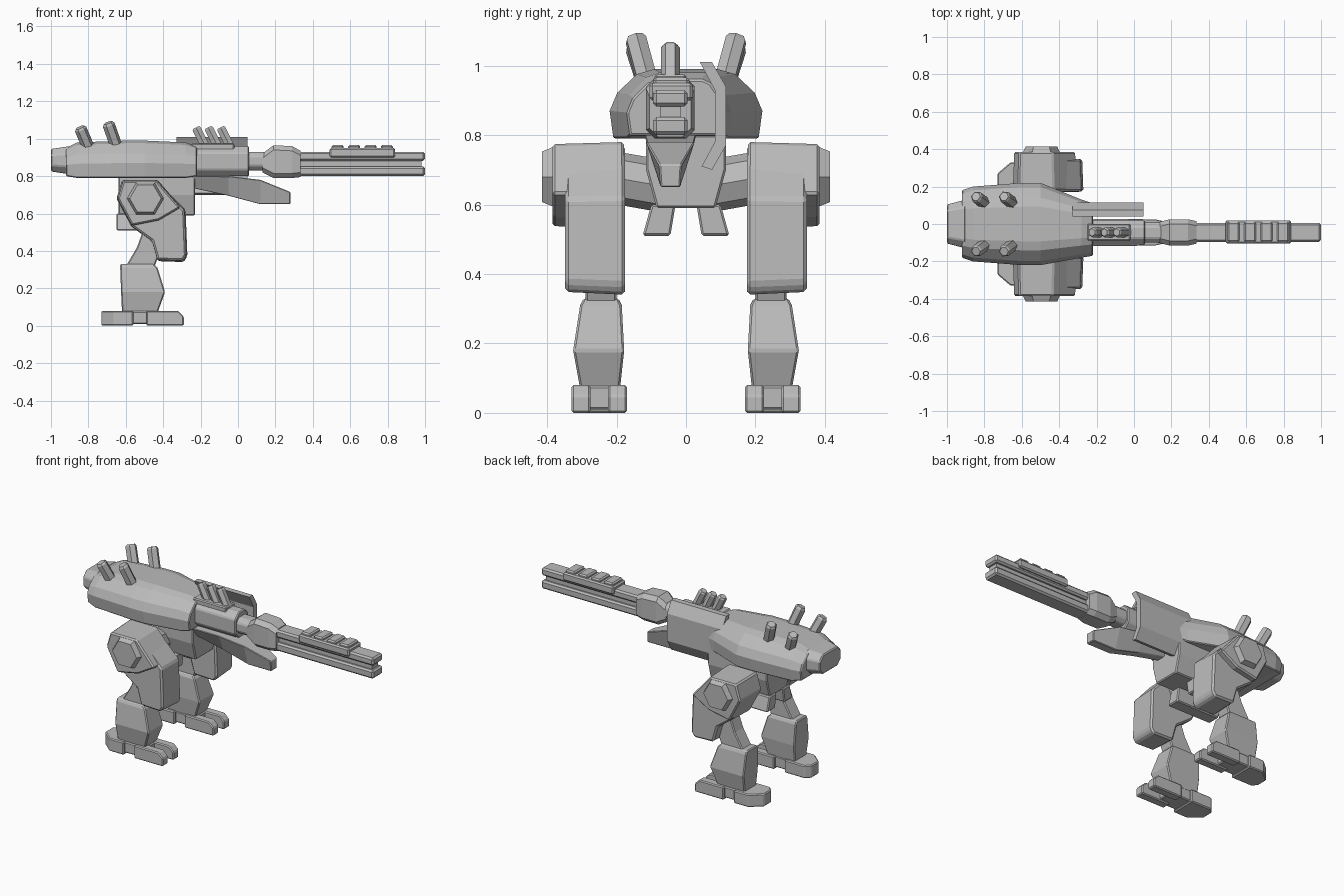
import bpy
import bmesh
import math
from mathutils import Vector

cube = bpy.data.objects.get("Cube")
if cube:
    bpy.data.objects.remove(cube, do_unlink=True)

grey = bpy.data.materials.new("light_grey")
grey.use_nodes = True
grey.diffuse_color = (0.5, 0.5, 0.5, 1)
grey.node_tree.nodes["Principled BSDF"].inputs["Base Color"].default_value = (0.5, 0.5, 0.5, 1)

parts = []


def loft(name, rings, bevel=0.006):
    """Skin a list of matching rings, cap both ends and chamfer the hard edges."""
    bm = bmesh.new()
    loops = [[bm.verts.new(point) for point in ring] for ring in rings]
    for low, high in zip(loops, loops[1:]):
        for i in range(len(low)):
            j = (i + 1) % len(low)
            bm.faces.new((low[i], low[j], high[j], high[i]))
    bm.faces.new(loops[0])
    bm.faces.new(loops[-1])
    bmesh.ops.recalc_face_normals(bm, faces=bm.faces[:])
    if bevel:
        hard = [e for e in bm.edges if e.calc_face_angle(0) > math.radians(35)]
        bmesh.ops.bevel(bm, geom=hard, offset=bevel, segments=1,
                        affect='EDGES', clamp_overlap=True)
    mesh = bpy.data.meshes.new(name)
    bm.to_mesh(mesh)
    bm.free()
    mesh.materials.append(grey)
    obj = bpy.data.objects.new(name, mesh)
    bpy.context.scene.collection.objects.link(obj)
    parts.append(obj)
    return obj


def prism(name, outline, axis, start, end, taper=1, bevel=0.006):
    """Extrude an outline along an axis, scaling the far end by taper."""
    middle = sum((Vector(p) for p in outline), Vector((0, 0))) / len(outline)

    def ring(at, scale):
        points = []
        for p in outline:
            u, v = middle + (Vector(p) - middle) * scale
            points.append({'x': (at, u, v), 'y': (u, at, v), 'z': (u, v, at)}[axis])
        return points
    return loft(name, [ring(start, 1), ring(end, taper)], bevel)


def box(name, x, y, z, bevel=0.006):
    outline = [(x[0], z[0]), (x[1], z[0]), (x[1], z[1]), (x[0], z[1])]
    return prism(name, outline, 'y', y[0], y[1], bevel=bevel)


def tube(name, base, tip, radius, sides=6):
    """Faceted rod with a chamfered tip."""
    base, tip = Vector(base), Vector(tip)
    turn = (tip - base).to_track_quat('Z', 'Y')
    rings = []
    for at, scale in ((0, 1), (0.93, 1), (1, 0.75)):
        centre = base.lerp(tip, at)
        rings.append([centre + turn @ Vector((math.cos(a), math.sin(a), 0)) * radius * scale
                      for a in (math.tau * i / sides for i in range(sides))])
    return loft(name, rings, 0)


def octagon(y, z, cut):
    """Clipped rectangle in the y-z plane."""
    return [(y[0] + cut, z[0]), (y[1] - cut, z[0]), (y[1], z[0] + cut), (y[1], z[1] - cut),
            (y[1] - cut, z[1]), (y[0] + cut, z[1]), (y[0], z[1] - cut), (y[0], z[0] + cut)]


# Hull: one half-profile stretched along the body
half = [(0.95, 0), (1, 0.4), (0.9, 0.66), (0.64, 0.93), (0.42, 1)]


def hull_ring(x, right, left, bottom, top):
    side = [(x, w, bottom + h * (top - bottom)) for w, h in half]
    return ([(x, w * left, z) for x, w, z in side]
            + [(x, -w * right, z) for x, w, z in reversed(side)])


loft("hull", [hull_ring(-0.92, 0.18, 0.18, 0.8, 0.95),
              hull_ring(-0.86, 0.2, 0.2, 0.79, 0.98),
              hull_ring(-0.6, 0.22, 0.22, 0.79, 0.99),
              hull_ring(-0.5, 0.22, 0.22, 0.79, 0.99),
              hull_ring(-0.28, 0.18, 0.13, 0.79, 0.98),
              hull_ring(-0.22, 0.17, 0.11, 0.8, 0.96)], 0.005)
prism("rear_cap", octagon((-0.13, 0.13), (0.81, 0.96), 0.04), 'x', -0.9, -1, 0.8)

# Pelvis and the flaps below it
prism("pelvis", [(-0.085, 0.59), (0.085, 0.59), (0.115, 0.7), (0.115, 0.8),
                 (-0.115, 0.8), (-0.115, 0.7)], 'x', -0.64, -0.23)

for s, side in ((1, "left"), (-1, "right")):
    prism("pelvis_flap_" + side, [(s * 0.1, 0.6), (s * 0.03, 0.6), (s * 0.045, 0.51),
                                  (s * 0.125, 0.51)], 'x', -0.65, -0.35)

    # Launch tubes on the back
    for place, x, top in (("rear", -0.79, 1.06), ("front", -0.64, 1.085)):
        tube("back_tube_" + place + "_" + side, (x, s * 0.105, 0.93),
             (x - 0.055, s * 0.147, top), 0.033)

    # Hip, thigh and hexagonal knob
    tube("hip_joint_" + side, (-0.47, s * 0.05, 0.65), (-0.47, s * 0.22, 0.68), 0.075, 8)
    prism("thigh_" + side, [(-0.6, 0.77), (-0.43, 0.77), (-0.28, 0.62), (-0.27, 0.37),
                            (-0.29, 0.34), (-0.43, 0.345), (-0.46, 0.45), (-0.57, 0.53),
                            (-0.64, 0.68)], 'y', s * 0.175, s * 0.348, 0.96, 0.01)
    prism("thigh_armour_" + side, [(-0.62, 0.78), (-0.43, 0.78), (-0.3, 0.63), (-0.42, 0.56),
                                   (-0.57, 0.53), (-0.65, 0.68)],
          'y', s * 0.178, s * 0.385, 0.95, 0.008)
    knob = [(-0.495 + 0.105 * math.cos(i * math.pi / 3), 0.68 + 0.105 * math.sin(i * math.pi / 3))
            for i in range(6)]
    prism("hip_knob_" + side, knob, 'y', s * 0.37, s * 0.415, 0.8, 0)

    # Knee link and shin
    prism("knee_link_" + side, [(-0.61, 0.3), (-0.54, 0.42), (-0.5, 0.53), (-0.36, 0.5),
                                (-0.43, 0.36), (-0.46, 0.28)], 'y', s * 0.2, s * 0.29)
    rings = []
    for x0, x1, y0, y1, z in ((-0.62, -0.43, 0.19, 0.305, 0.07),
                              (-0.625, -0.39, 0.178, 0.325, 0.18),
                              (-0.63, -0.43, 0.185, 0.305, 0.31),
                              (-0.63, -0.45, 0.195, 0.295, 0.33)):
        rings.append([(x0, s * y0, z), (x1, s * y0, z), (x1, s * y1, z), (x0, s * y1, z)])
    loft("shin_" + side, rings, 0.006)

    # Foot: heel plate, bridge and two toes
    heel = [(-0.73, 0.2), (-0.73, 0.27), (-0.66, 0.33), (-0.56, 0.33), (-0.56, 0.17), (-0.7, 0.17)]
    prism("heel_" + side, [(x, s * y) for x, y in heel], 'z', 0, 0.08)
    box("foot_bridge_" + side, (-0.58, -0.42), (s * 0.185, s * 0.315), (0.01, 0.078))
    for toe, y in (("inner", 0.17), ("outer", 0.275)):
        prism("toe_" + toe + "_" + side, [(-0.49, 0), (-0.29, 0), (-0.29, 0.05), (-0.32, 0.08),
                                          (-0.49, 0.08)], 'y', s * y, s * (y + 0.055))

# Gun receiver with its rail and small tubes
gun_y = -0.045
prism("receiver", octagon((-0.11, 0.02), (0.8, 0.96), 0.035), 'x', -0.32, 0.06)
box("tube_rail", (-0.25, -0.02), (-0.09, 0), (0.94, 0.975))
for i in range(3):
    x = -0.17 + 0.066 * i
    tube("small_tube_" + str(i + 1), (x, gun_y, 0.95), (x - 0.055, gun_y, 1.06), 0.027)

# Chin beneath the gun, tapering downwards and forwards
rings = []
for x, bottom, top, wide in ((-0.26, 0.74, 0.8, 0.075), (-0.05, 0.695, 0.8, 0.075),
                             (0.12, 0.65, 0.78, 0.07), (0.28, 0.65, 0.715, 0.032)):
    rings.append([(x, gun_y - 0.028, bottom), (x, gun_y + 0.028, bottom),
                  (x, gun_y + wide, top), (x, gun_y - wide, top)])
loft("chin", rings, 0.004)

# Curved side shield on the left of the gun
prism("side_shield", [(0.04, 1.01), (0.075, 1.01), (0.115, 0.94), (0.115, 0.77), (0.075, 0.7),
                      (0.045, 0.71), (0.083, 0.78), (0.083, 0.93)], 'x', -0.33, 0.05, 1, 0)

# Neck and cuff
prism("gun_neck", octagon((-0.1, 0.01), (0.83, 0.93), 0.025), 'x', 0.05, 0.16)
rings = []
for x, bottom, top, wide in ((0.13, 0.82, 0.92, 0.055), (0.19, 0.79, 0.965, 0.07),
                             (0.29, 0.79, 0.96, 0.07), (0.335, 0.795, 0.935, 0.06)):
    rings.append([(x, y, z) for y, z in
                  octagon((gun_y - wide, gun_y + wide), (bottom, top), 0.025)])
loft("gun_cuff", rings, 0)

# Twin barrel rails with a thin core between
box("barrel_core", (0.3, 0.98), (gun_y - 0.03, gun_y + 0.03), (0.84, 0.89), 0)
for name, z in (("upper_barrel", (0.882, 0.93)), ("lower_barrel", (0.8, 0.852))):
    box(name, (0.3, 1), (gun_y - 0.05, gun_y + 0.05), z, 0.01)

# Stepped sleeve on top of the barrel
box("barrel_sleeve", (0.49, 0.84), (gun_y - 0.06, gun_y + 0.065), (0.9, 0.95), 0.008)
for i in range(4):
    x = 0.5 + 0.088 * i
    box("sleeve_block_" + str(i + 1), (x, x + 0.065),
        (gun_y - 0.05, gun_y + 0.055), (0.93, 0.966), 0.008)

# Smooth the gentle facets, keep the hard edges
for obj in bpy.context.view_layer.objects:
    obj.select_set(obj in parts)
bpy.context.view_layer.objects.active = parts[0]
bpy.ops.object.shade_smooth_by_angle(angle=math.radians(28))
